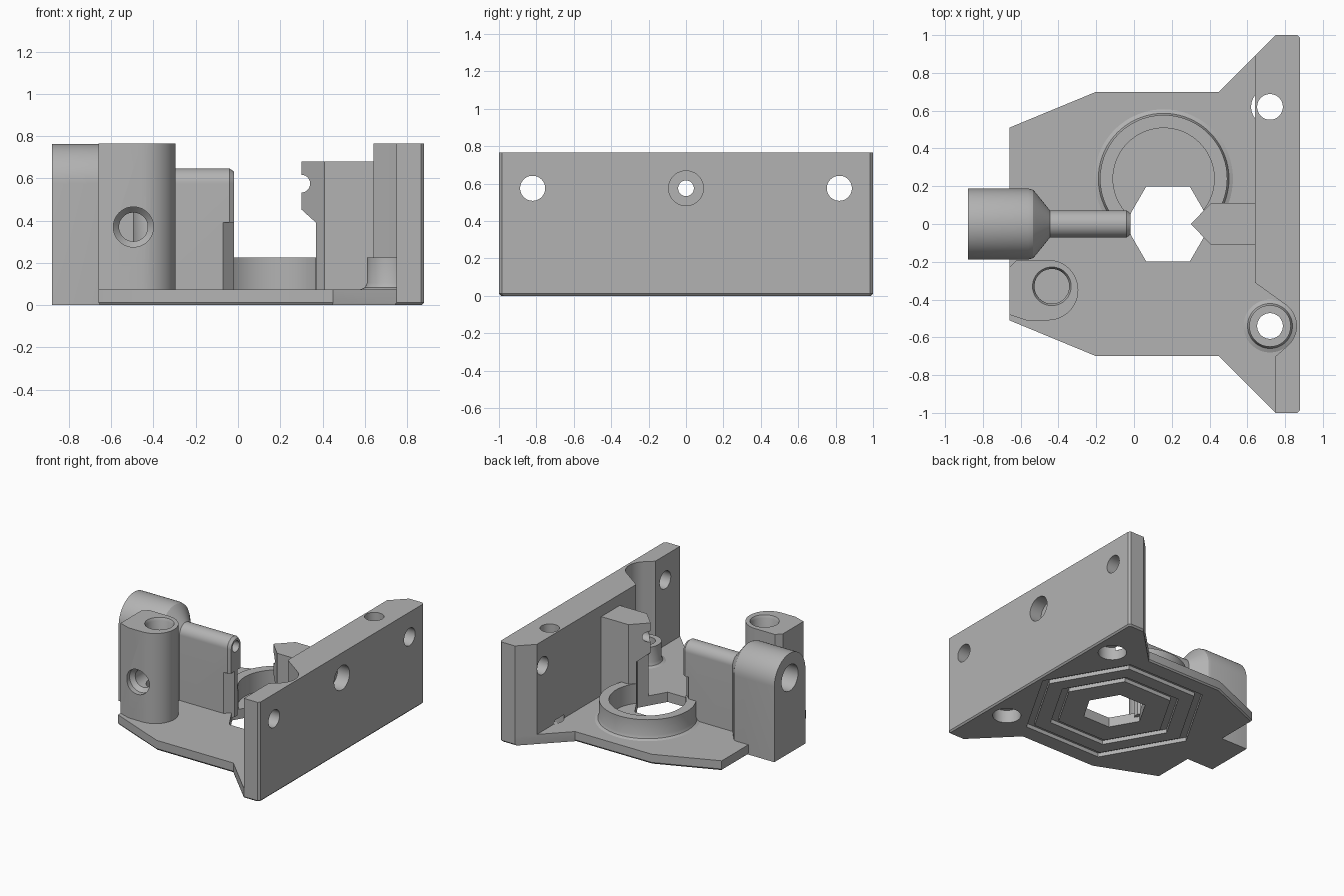
import bpy, bmesh
from math import sin, cos, pi, radians
from mathutils import Matrix

if "Cube" in bpy.data.objects:
    bpy.data.objects.remove(bpy.data.objects["Cube"])

grey = bpy.data.materials.new("plain grey")
grey.use_nodes = True
GREY = (0.45, 0.45, 0.45, 1)
grey.diffuse_color = GREY
grey.node_tree.nodes["Principled BSDF"].inputs["Base Color"].default_value = GREY


def finish(name, bm):
    bmesh.ops.remove_doubles(bm, verts=bm.verts, dist=1e-5)
    bmesh.ops.recalc_face_normals(bm, faces=bm.faces)
    mesh = bpy.data.meshes.new(name)
    bm.to_mesh(mesh)
    bm.free()
    mesh.materials.append(grey)
    obj = bpy.data.objects.new(name, mesh)
    bpy.context.collection.objects.link(obj)
    return obj


def skin(name, rings):
    """Closed solid through a row of matching outlines."""
    bm = bmesh.new()
    rows = [[bm.verts.new(p) for p in ring] for ring in rings]
    n = len(rows[0])
    for a, b in zip(rows, rows[1:]):
        for i in range(n):
            j = (i + 1) % n
            bm.faces.new((a[i], a[j], b[j], b[i]))
    bm.faces.new(rows[0])
    bm.faces.new(rows[-1])
    return finish(name, bm)


def prism(name, pts, z0, z1, edge=0.0):
    rings = [[(x, y, z) for x, y in pts] for z in (z0 + edge, z1)]
    if edge:
        s = 1 - edge
        rings.insert(0, [(x * s, y * s, z0) for x, y in pts])
    return skin(name, rings)


def lathe(name, profile, centre=(0, 0, 0), axis="z", sides=48):
    """Turn a closed (radius, height) loop about an axis."""
    turn = {"z": Matrix(), "x": Matrix.Rotation(pi / 2, 4, "Y"),
            "y": Matrix.Rotation(-pi / 2, 4, "X")}[axis]
    bm = bmesh.new()
    rows = [[bm.verts.new((r * cos(2 * pi * i / sides), r * sin(2 * pi * i / sides), h))
             for r, h in profile] for i in range(sides)]
    for i in range(sides):
        a, b = rows[i], rows[(i + 1) % sides]
        for k in range(len(profile)):
            m = (k + 1) % len(profile)
            if profile[k][0] or profile[m][0]:
                bm.faces.new((a[k], a[m], b[m], b[k]))
    bm.transform(Matrix.Translation(centre) @ turn)
    return finish(name, bm)


def drill(r, h0, h1, centre, axis="z", sides=48):
    return lathe("cutter", [(0, h0), (r, h0), (r, h1), (0, h1)], centre, axis, sides)


def cut(obj, *cutters):
    for c in cutters:
        c.hide_render = True
        mod = obj.modifiers.new("cut", "BOOLEAN")
        mod.operation, mod.solver, mod.object = "DIFFERENCE", "EXACT", c
    deps = bpy.context.evaluated_depsgraph_get()
    mesh = bpy.data.meshes.new_from_object(obj.evaluated_get(deps))
    obj.modifiers.clear()
    obj.data = mesh


def arc(cx, cy, r, a0, a1, n=16):
    angles = [radians(a0 + (a1 - a0) * i / n) for i in range(n + 1)]
    return [(cx + r * cos(a), cy + r * sin(a)) for a in angles]


AXIS_Z = 0.575
MOUNTS = ((0.72, 0.62), (0.72, -0.54))

# Shared cutters: mounting holes, cross bore, hexagonal opening
mount_cuts = [lathe("cutter", [(0, -0.1), (0.1, -0.1), (0.1, 0.1), (0.068, 0.1),
                               (0.068, 1), (0, 1)], (x, y, 0)) for x, y in MOUNTS]
cross_bore = drill(0.042, -1.2, 1.2, (0, 0, AXIS_Z), "x")
hex_cut = lathe("cutter", [(0, -0.1), (0.23, -0.1), (0.23, 0.39), (0.125, 0.45), (0, 0.45)],
                (0.18, 0, 0), sides=6)

# Base plate with hexagonal grooves underneath
half = [(-0.66, 0.51), (-0.2, 0.7), (0.45, 0.7), (0.75, 1), (0.865, 1), (0.88, 0.985)]
outline = half + [(x, -y) for x, y in reversed(half)]
plate = prism("base_plate", outline, 0, 0.075, 0.012)
grooves = [lathe("cutter", [(a, -0.1), (b, -0.1), (b, 0.03), (a, 0.03)], (0.18, 0, 0), sides=6)
           for a, b in ((0.6, 0.66), (0.42, 0.48))]
cut(plate, hex_cut, *mount_cuts, *grooves)

# Mounting wall, scooped around the front mounting boss
wall_outline = ([(0.64, 0.89), (0.64, -0.31)] + arc(0.72, -0.54, 0.14, 56, -48)
                + [(0.75, -0.7), (0.75, -1), (0.865, -1), (0.88, -0.985),
                   (0.88, 0.985), (0.865, 1), (0.75, 1)])
wall = prism("mounting_wall", wall_outline, 0.04, 0.765)
side_holes = [drill(0.067, 0.4, 1, (0, y, AXIS_Z), "x") for y in (-0.82, 0.82)]
counterbore = drill(0.093, 0.78, 1, (0, 0, AXIS_Z), "x")
cut(wall, *mount_cuts, *side_holes, counterbore, cross_bore)

# Boss and ring, both with a flared foot


def collar(name, inner, outer, centre):
    return lathe(name, [(inner, 0.04), (inner, 0.225), (outer, 0.225), (outer, 0.105),
                        (outer + 0.009, 0.084), (outer + 0.03, 0.075), (outer + 0.03, 0.04)],
                 centre, sides=72)


boss = collar("mounting_boss", 0.068, 0.11, (0.72, -0.54, 0))
cut(boss, mount_cuts[1])
ring = collar("seat_ring", 0.268, 0.337, (0.157, 0.24, 0))
front_box = prism("cutter", [(-1, -1), (1, -1), (1, 0), (-1, 0)], -1, 1)
cut(ring, front_box, hex_cut)

# Pointed pillar that faces the rod
pillar = prism("pointed_pillar", [(0.3, 0), (0.41, -0.112), (0.66, -0.112),
                                  (0.66, 0.112), (0.41, 0.112)], 0.04, 0.68)
cut(pillar, hex_cut, cross_bore)

# Round-topped holder that narrows into a thin rod on a web


def arch(x, r, z0):
    return [(x, r, z0)] + [(x, y, z) for y, z in arc(0, AXIS_Z, r, 0, 180, 28)] + [(x, -r, z0)]


holder = skin("rod_holder", [arch(-0.88, 0.188, 0), arch(-0.56, 0.188, 0),
                             arch(-0.535, 0.181, 0.0), arch(-0.52, 0.165, 0.02),
                             arch(-0.445, 0.072, 0.04), arch(-0.04, 0.072, 0.04),
                             arch(-0.018, 0.056, 0.04)])
tip_cuts = [prism("cutter", [(-0.08, 0.08 * s), (0.02, 0.08 * s), (0.02, -0.02 * s)], -0.1, 0.39)
            for s in (1, -1)]
holder_bore = drill(0.1, -1, -0.62, (0, 0, AXIS_Z), "x")
cut(holder, holder_bore, cross_bore, *tip_cuts)

# Upright post with a vertical socket and a front socket
post = prism("socket_post", [(-0.66, -0.23), (-0.66, -0.48), (-0.57, -0.51)]
             + arc(-0.455, -0.35, 0.16, -90, 90, 24) + [(-0.62, -0.19)], 0.04, 0.765)
post_top = lathe("cutter", [(0, 0.25), (0.092, 0.25), (0.092, 0.745), (0.105, 0.77),
                            (0.105, 0.9), (0, 0.9)], (-0.435, -0.33, 0))
post_front = lathe("cutter", [(0, -0.7), (0.095, -0.7), (0.095, -0.47), (0.068, -0.44),
                              (0.068, -0.26), (0, -0.26)], (-0.495, 0, 0.37), "y")
cut(post, post_top, post_front)

# Drop the cutters and smooth the rounded faces
for o in [o for o in bpy.data.objects if o.name.startswith("cutter")]:
    bpy.data.objects.remove(o)
bpy.ops.object.select_all(action="DESELECT")
for o in (plate, wall, boss, ring, pillar, holder, post):
    o.select_set(True)
    bpy.context.view_layer.objects.active = o
bpy.ops.object.shade_smooth_by_angle(angle=radians(30))
